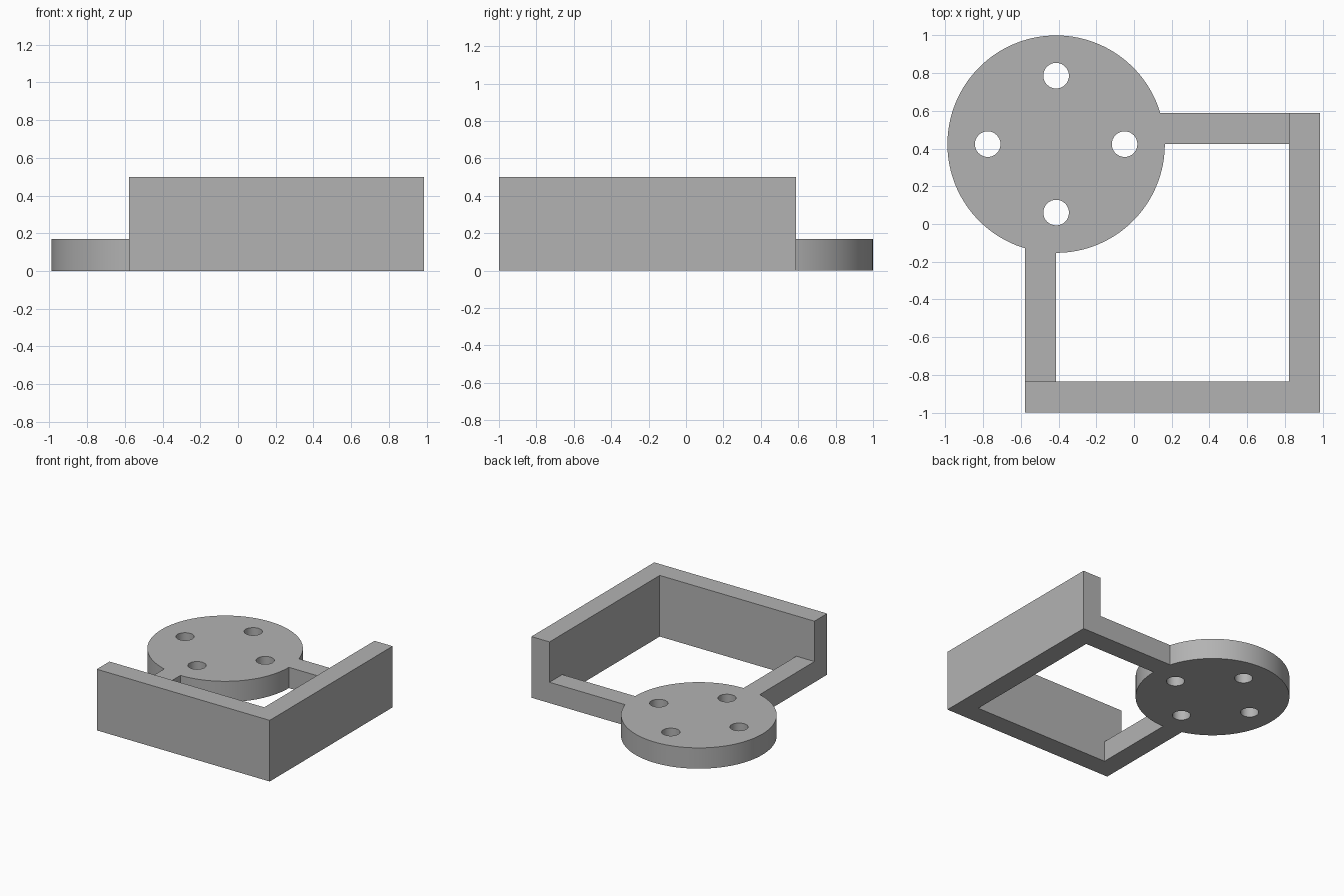
import bpy, bmesh, math

if "Cube" in bpy.data.objects:
    bpy.data.objects.remove(bpy.data.objects["Cube"])

CX, CY, R = -0.413, 0.4235, 0.5765      # disc centre and radius
PLATE_H, WALL_H = 0.17, 0.5
L, RT, F, B = -0.577, 0.987, -1.0, 0.588  # outer edges of the square frame
T = 0.164                                # frame thickness

grey = bpy.data.materials.new("plain grey")
grey.diffuse_color = (0.45, 0.45, 0.45, 1)
grey.use_nodes = True
grey.node_tree.nodes["Principled BSDF"].inputs["Base Color"].default_value = grey.diffuse_color


def arc(cx, cy, r, a0, a1, n):
    return [(cx + r * math.cos(a0 + (a1 - a0) * i / n),
             cy + r * math.sin(a0 + (a1 - a0) * i / n)) for i in range(n + 1)]


def extrude_profile(name, loops, height):
    """Solid from flat outlines; loops inside the first become holes."""
    cu = bpy.data.curves.new(name, 'CURVE')
    cu.dimensions, cu.fill_mode, cu.extrude = '2D', 'BOTH', height / 2
    for pts in loops:
        sp = cu.splines.new('POLY')
        sp.points.add(len(pts) - 1)
        for p, (x, y) in zip(sp.points, pts):
            p.co = (x, y, 0, 1)
        sp.use_cyclic_u = True
    tmp = bpy.data.objects.new(name, cu)
    bpy.context.collection.objects.link(tmp)
    bpy.context.view_layer.update()
    me = bpy.data.meshes.new_from_object(tmp.evaluated_get(
        bpy.context.evaluated_depsgraph_get()))
    bpy.data.objects.remove(tmp)
    bm = bmesh.new()
    bm.from_mesh(me)
    bmesh.ops.remove_doubles(bm, verts=bm.verts, dist=1e-5)
    bmesh.ops.recalc_face_normals(bm, faces=bm.faces)
    bmesh.ops.translate(bm, verts=bm.verts, vec=(0, 0, height / 2))
    bm.to_mesh(me)
    bm.free()
    me.materials.clear()
    me.materials.append(grey)
    ob = bpy.data.objects.new(name, me)
    bpy.context.collection.objects.link(ob)
    bpy.ops.object.select_all(action='DESELECT')
    ob.select_set(True)
    bpy.context.view_layer.objects.active = ob
    bpy.ops.object.shade_smooth_by_angle(angle=math.radians(30))
    return ob


# Round mounting plate with two arms running to the wall
a_back = math.asin((B - CY) / R)              # disc meets the back arm
a_left = math.pi + math.acos((CX - L) / R)    # disc meets the left arm
outline = arc(CX, CY, R, a_back, a_left, 96)
outline += [(L, F + T), (CX, F + T)]
outline += arc(CX, CY, R, -math.pi / 2, 0, 32)
outline += [(RT - T, CY), (RT - T, B)]

# Four screw holes around the disc centre
holes = [arc(CX + 0.363 * math.cos(k * math.pi / 2),
             CY + 0.363 * math.sin(k * math.pi / 2),
             0.068, 0, math.tau * 31 / 32, 31) for k in range(4)]
extrude_profile("mounting_plate", [outline] + holes, PLATE_H)

# Tall L-shaped corner wall
extrude_profile("corner_wall", [[(L, F), (RT, F), (RT, B), (RT - T, B),
                                 (RT - T, F + T), (L, F + T)]], WALL_H)
